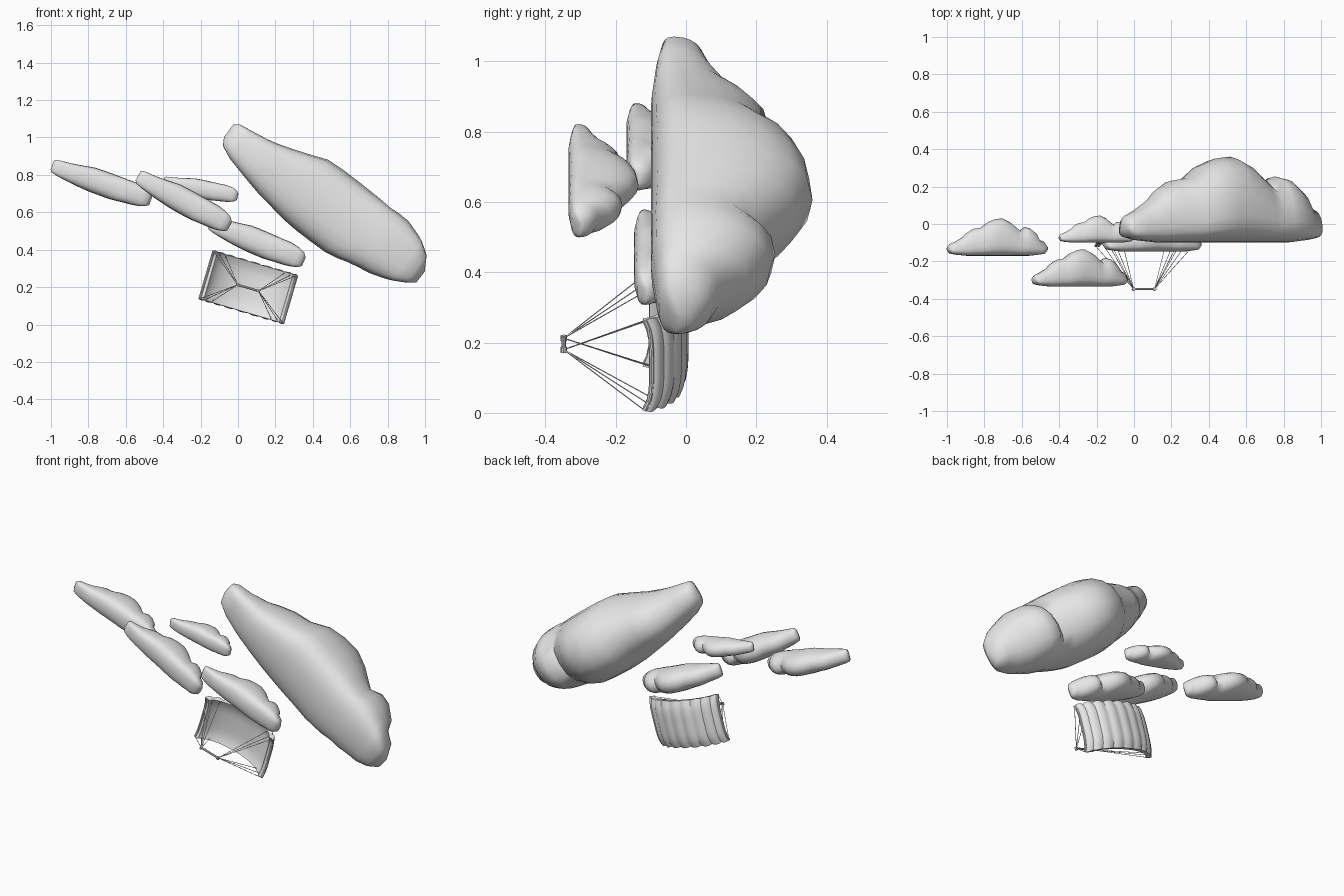
import bpy, bmesh
from math import sin, cos, pi, radians, copysign
from mathutils import Vector

cube = bpy.data.objects.get("Cube")
if cube:
    bpy.data.objects.remove(cube, do_unlink=True)

grey = bpy.data.materials.new("pale_grey")
grey.use_nodes = True
grey.diffuse_color = (0.8, 0.8, 0.8, 1)
grey.node_tree.nodes["Principled BSDF"].inputs["Base Color"].default_value = (0.8, 0.8, 0.8, 1)


def tilted(centre, tilt):
    """Return a function placing (along, depth, across) on a slope in the xz plane."""
    a = radians(tilt)
    cx, cy, cz = centre
    return lambda u, y, v: Vector((cx + u * cos(a) + v * sin(a), cy + y,
                                   cz - u * sin(a) + v * cos(a)))


def finish(name, bm, angle):
    bmesh.ops.recalc_face_normals(bm, faces=bm.faces)
    mesh = bpy.data.meshes.new(name)
    bm.to_mesh(mesh)
    bm.free()
    mesh.materials.append(grey)
    obj = bpy.data.objects.new(name, mesh)
    bpy.context.scene.collection.objects.link(obj)
    bpy.ops.object.select_all(action="DESELECT")
    obj.select_set(True)
    bpy.context.view_layer.objects.active = obj
    bpy.ops.object.shade_smooth_by_angle(angle=radians(angle))


# Cloud sections: position along, base, crest, half width, sideways shift
SECTIONS = [
    (-1, .14, .26, .2, 0), (-.96, .06, .32, .36, -.05), (-.85, .03, .38, .46, -.1),
    (-.7, .01, .5, .56, -.12), (-.62, 0, .61, .62, -.12), (-.49, 0, .72, .73, -.1),
    (-.34, 0, .75, .85, -.05), (-.2, 0, .9, .97, 0), (-.05, 0, .98, 1, 0),
    (.1, 0, 1, 1, 0), (.25, 0, .9, .99, 0), (.36, 0, .77, .95, .03),
    (.45, 0, .67, .9, .06), (.54, 0, .77, .88, .1), (.64, 0, .74, .85, .12),
    (.77, .02, .6, .72, .12), (.83, .03, .43, .64, .12), (.93, .05, .38, .45, .1),
    (1, .15, .25, .18, 0),
]


def cloud(name, centre, tilt, half_length, height, half_width, taper=.6, sides=20):
    """Loft the sections; a lower taper gives blunter ends."""
    place = tilted(centre, tilt)
    bm = bmesh.new()
    rings = []
    for t, base, crest, width, shift in SECTIONS:
        mid = base + 0.32 * (crest - base)
        ring = []
        for i in range(sides):
            a = 2 * pi * i / sides
            s, c = sin(a), cos(a)
            y = mid + (crest - mid) * s if s >= 0 else mid - (mid - base) * abs(s) ** 0.7
            across = shift * taper + width ** taper * copysign(abs(c) ** 0.85, c)
            ring.append(bm.verts.new(place(t * half_length, y * height, across * half_width)))
        rings.append(ring)
    for r, q in zip(rings, rings[1:]):
        for i in range(sides):
            j = (i + 1) % sides
            bm.faces.new((r[i], r[j], q[j], q[i]))
    bm.faces.new(rings[0])
    bm.faces.new(rings[-1])
    finish(name, bm, 60)


cloud("large_cloud", (.463, -.1, .645), 37.3, .645, .46, .205, taper=1)
cloud("far_left_cloud", (-.73, -.17, .757), 20, .28, .2, .067)
cloud("front_cloud", (-.29, -.335, .66), 29, .28, .2, .07)
cloud("small_cloud", (-.2, -.1, .725), 12, .203, .145, .05)
cloud("lower_cloud", (.1, -.148, .443), 23, .274, .2, .07)

# Parachute canopy: a span-wise arch of bulging cells over a smooth lining
CELLS = 9
ARC = radians(75)
chute = tilted((.055, 0, .2), 16.3)


def canopy_point(s, c, inner=False):
    """s runs along the span and c across it, both from -1 to 1."""
    th = s * ARC
    puff = 0 if inner else abs(sin(pi * CELLS * (s + 1) / 2))
    lift = -.022 if inner else .007 * puff
    u = .232 * sin(th) / sin(ARC)
    y = -.098 * (1 - cos(th)) / (1 - cos(ARC)) - .02 * c ** 4
    return chute(u + lift * sin(th), y + lift * cos(th), c * (.133 + .006 * puff))


bm = bmesh.new()
cols, rows = CELLS * 6, 10
outer, lining = [[[bm.verts.new(canopy_point(2 * i / cols - 1, 2 * j / rows - 1, inner))
                   for j in range(rows + 1)] for i in range(cols + 1)]
                 for inner in (False, True)]
for grid in (outer, lining):
    for i in range(cols):
        for j in range(rows):
            bm.faces.new((grid[i][j], grid[i + 1][j], grid[i + 1][j + 1], grid[i][j + 1]))
# Close the gap between canopy and lining around the rim
for j in (0, rows):
    for i in range(cols):
        bm.faces.new((outer[i][j], outer[i + 1][j], lining[i + 1][j], lining[i][j]))
for i in (0, cols):
    for j in range(rows):
        bm.faces.new((outer[i][j], outer[i][j + 1], lining[i][j + 1], lining[i][j]))
finish("parachute_canopy", bm, 35)


def rod(bm, start, end, radius, sides=6):
    axis = end - start
    turn = axis.to_track_quat("Z", "Y").to_matrix().to_4x4()
    turn.translation = (start + end) / 2
    bmesh.ops.create_cone(bm, cap_ends=True, segments=sides, radius1=radius,
                          radius2=radius, depth=axis.length, matrix=turn)


# Rolled hems along the two short ends of the canopy
for side, name in ((-1, "right_hem"), (1, "left_hem")):
    bm = bmesh.new()
    pts = [canopy_point(side, 2 * j / rows - 1) for j in range(rows + 1)]
    for p, q in zip(pts, pts[1:]):
        rod(bm, p, q, .007, 8)
    finish(name, bm, 40)

# Handle bar with a knob on each end
bar_ends = {k: chute(k * .058, -.348, -.004) for k in (-1, 1)}
bm = bmesh.new()
rod(bm, bar_ends[-1], bar_ends[1], .006, 8)
drop = chute(0, 0, .008) - chute(0, 0, 0)
for end in bar_ends.values():
    rod(bm, end - drop, end + drop, .009, 8)
finish("handle_bar", bm, 40)

# Suspension lines fanning from the bar to each corner
bm = bmesh.new()
for k in (-1, 1):
    for c in (-1, 1):
        for s in (1, .8, .6):
            rod(bm, bar_ends[k], canopy_point(k * s, c), .0016, 5)
finish("suspension_lines", bm, 40)
